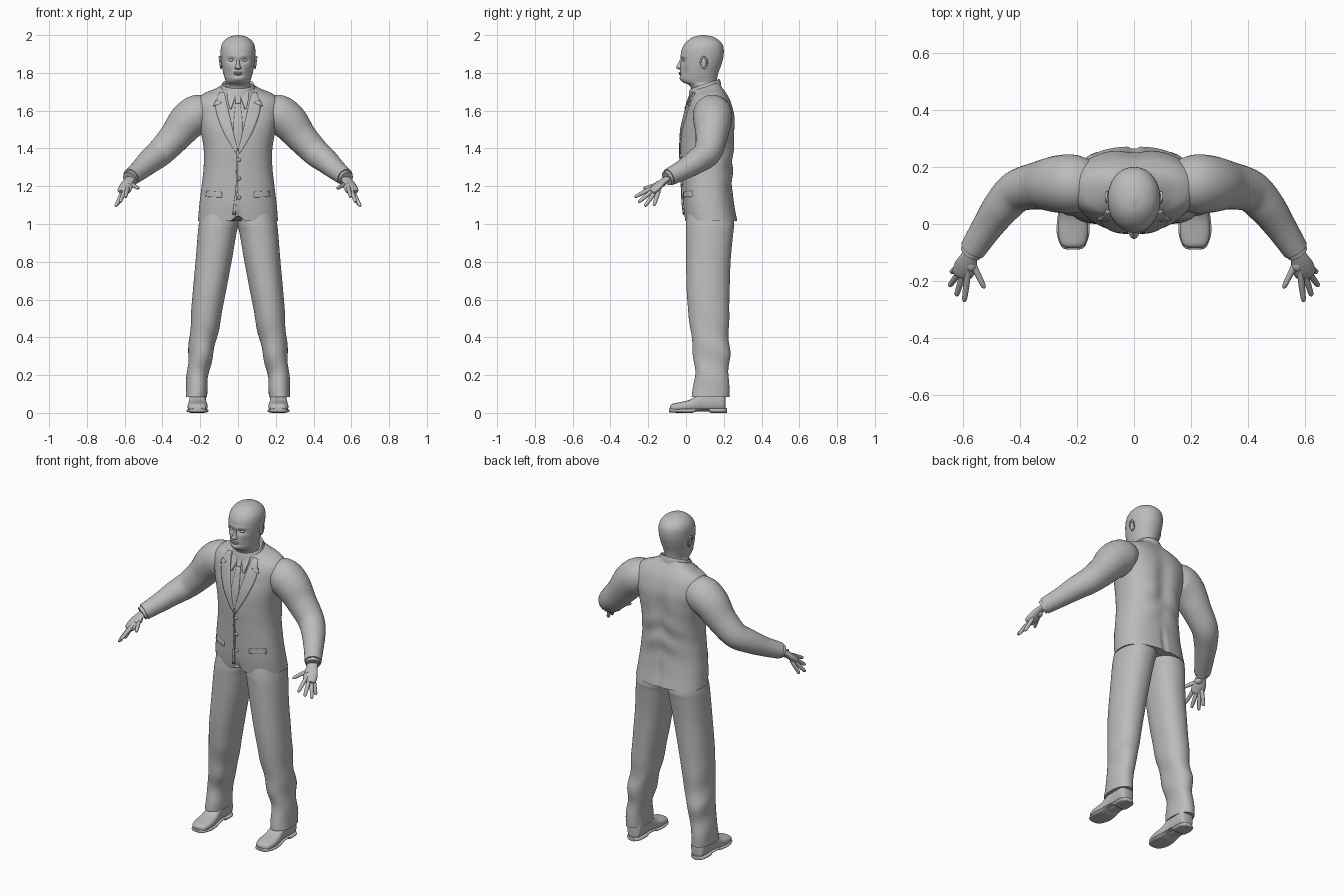
import bpy, bmesh, math
from mathutils import Vector
from mathutils.bvhtree import BVHTree

if "Cube" in bpy.data.objects:
    bpy.data.objects.remove(bpy.data.objects["Cube"])

cloth = bpy.data.materials.new("plain_grey")
cloth.diffuse_color = (0.5, 0.5, 0.5, 1)
cloth.use_nodes = True
cloth.node_tree.nodes["Principled BSDF"].inputs["Base Color"].default_value = cloth.diffuse_color


def finish(name, bm, mirror=False, thick=0):
    bmesh.ops.recalc_face_normals(bm, faces=bm.faces)
    me = bpy.data.meshes.new(name)
    bm.to_mesh(me)
    bm.free()
    ob = bpy.data.objects.new(name, me)
    bpy.context.collection.objects.link(ob)
    me.materials.append(cloth)
    bpy.ops.object.select_all(action='DESELECT')
    ob.select_set(True)
    bpy.context.view_layer.objects.active = ob
    bpy.ops.object.shade_smooth_by_angle(angle=math.radians(50))
    if thick:
        ob.modifiers.new("thickness", 'SOLIDIFY').thickness = thick
    if mirror:
        ob.modifiers.new("mirror", 'MIRROR').use_mirror_merge = False
    return ob


def spline(rows, n):
    """Catmull-Rom interpolation of number rows."""
    out = []
    for i in range(len(rows) - 1):
        a, b, c, d = (rows[max(0, min(len(rows) - 1, i + k))] for k in (-1, 0, 1, 2))
        for s in range(n):
            t = s / n
            out.append([0.5 * (2*q + (r-p)*t + (2*p-5*q+4*r-s4)*t*t + (3*q-p-3*r+s4)*t**3)
                        for p, q, r, s4 in zip(a, b, c, d)])
    return out + [list(rows[-1])]


def oval(segs, p=2.0):
    """Unit superellipse."""
    f = lambda v: math.copysign(abs(v) ** (2 / p), v)
    return [(f(math.cos(a)), f(math.sin(a))) for a in (2 * math.pi * (i + .5) / segs for i in range(segs))]


def loft(rings, bm=None, caps=True):
    bm = bm or bmesh.new()
    vs = [[bm.verts.new(p) for p in r] for r in rings]
    n = len(vs[0])
    for a, b in zip(vs, vs[1:]):
        for i in range(n):
            bm.faces.new((a[i], a[(i+1) % n], b[(i+1) % n], b[i]))
    if caps:
        bm.faces.new(vs[0])
        bm.faces.new(vs[-1])
    return bm


def stack(rows, segs, p, n, warp=None):
    """Horizontal rings from rows of z, x inner, x outer, y front, y back."""
    rings = []
    for z, x0, x1, y0, y1 in spline(rows, n):
        r = [Vector(((x0+x1)/2 + u*(x1-x0)/2, (y0+y1)/2 + v*(y1-y0)/2, z)) for u, v in oval(segs, p)]
        rings.append([warp(q) for q in r] if warp else r)
    return rings


def tube(rows, segs, n, bm=None, flat=1.0):
    """Round limb along rows of x, y, z, radius."""
    path = spline(rows, n)
    rings = []
    for i, (x, y, z, r) in enumerate(path):
        a, b = path[max(0, i-1)], path[min(len(path)-1, i+1)]
        t = (Vector(b[:3]) - Vector(a[:3])).normalized()
        s = t.cross(Vector((0, 0, 1))).normalized()
        w = s.cross(t)
        rings.append([Vector((x, y, z)) + r*(u*s + v*flat*w) for u, v in oval(segs)])
    return loft(rings, bm)


def blob(bm, pos, size):
    r = bmesh.ops.create_uvsphere(bm, u_segments=16, v_segments=10, radius=1)
    for v in r['verts']:
        v.co = Vector(pos) + Vector([a*b for a, b in zip(v.co, size)])


def bump(x, z, cx, cz, sx, sz):
    return math.exp(-((x-cx)/sx)**2 - ((z-cz)/sz)**2)


# Jacket body with spine crease, back vent and sloping neckline
def jacket_shape(q):
    x, y, z = q
    if y > .12:
        y -= .018 * bump(x, z, 0, 1.45, .05, .17) + .03 * bump(x, z, 0, 1.06, .008, .09)
        y += .005 * math.sin(z*45 + abs(x)*22) * bump(x, z, 0, 1.32, .16, .12)
    else:
        y += .01 * bump(x, z, 0, 1.03, .012, .04)
        if z < 1.06:
            z += .03 * max(0, 1 - abs(x)/.04) * (1.06 - z)/.04
    z += max(0, min(1, (z-1.6)/.13)) * .3 * (y-.1)
    return Vector((x, y, z))


body = [(z, -w, w, a, b) for z, w, a, b in (
    (1.015, .212, -.005, .272), (1.10, .205, -.015, .256), (1.20, .193, -.02, .246),
    (1.30, .182, -.025, .252), (1.40, .182, -.03, .26), (1.50, .20, -.026, .263),
    (1.58, .22, -.008, .26), (1.64, .222, .008, .238), (1.68, .19, .022, .21),
    (1.705, .13, .03, .19), (1.73, .082, .035, .175))]
bm = loft(stack(body, 128, 2.35, 6, jacket_shape))
bm.normal_update()
surface = BVHTree.FromBMesh(bm)
finish("jacket_body", bm)


def panel(name, left, right, lift, thick, mirror=False):
    """Strip between two x,z edges laid over the jacket front."""
    bm = bmesh.new()
    grid = []
    for a, b in zip(spline(left, 5), spline(right, 5)):
        row = []
        for j in range(7):
            x, z = (a[k] + (b[k]-a[k])*j/6 for k in (0, 1))
            hit = surface.ray_cast(Vector((x, -1, z)), Vector((0, 1, 0)))[0]
            row.append(bm.verts.new((x, (hit.y if hit else .06) - lift, z)))
        grid.append(row)
    for r, s in zip(grid, grid[1:]):
        for j in range(6):
            bm.faces.new((r[j], r[j+1], s[j+1], s[j]))
    return finish(name, bm, mirror, thick)


# Lapels, shirt collar, tie, pocket flaps, front edge
panel("lapel", [(.075, 1.70), (.055, 1.62), (.028, 1.50), (.0, 1.385)],
      [(.10, 1.695), (.118, 1.61), (.078, 1.49), (.008, 1.37)], .006, .012, True)
panel("lapel_notch", [(.085, 1.645), (.10, 1.635)], [(.118, 1.655), (.13, 1.625)], .008, .008, True)
panel("shirt_collar", [(.004, 1.69), (.024, 1.645), (.036, 1.61)],
      [(.06, 1.715), (.057, 1.67), (.046, 1.615)], .01, .01, True)
panel("tie_knot", [(-.018, 1.69), (-.012, 1.64)], [(.018, 1.69), (.012, 1.64)], .012, .014)
panel("tie_blade", [(-.012, 1.645), (-.024, 1.50), (-.004, 1.39)],
      [(.012, 1.645), (.024, 1.50), (.004, 1.39)], .005, .01)
panel("pocket_flap", [(.085, 1.168), (.085, 1.14)], [(.168, 1.175), (.172, 1.145)], .005, .009, True)
panel("front_edge", [(-.008, 1.39), (-.012, 1.2), (-.03, 1.05)],
      [(.0, 1.39), (-.002, 1.2), (-.014, 1.05)], .002, .006)

bm = bmesh.new()
for z in (1.34, 1.24, 1.14):
    hit = surface.ray_cast(Vector((.006, -1, z)), Vector((0, 1, 0)))[0]
    blob(bm, hit, (.01, .007, .01))
finish("buttons", bm)

# Collar standing around the neck
rings = []
for r, dz in ((.094, -.035), (.091, 0), (.084, .014), (.078, .005), (.076, -.04)):
    rings.append([(u*r, .10 + v*r*.92, 1.728 + v*.026 + dz) for u, v in oval(48)])
finish("collar", loft(rings, caps=False))

# Sleeves and shirt cuffs
finish("sleeve", tube([(.15, .135, 1.585, .085), (.21, .14, 1.582, .103), (.27, .14, 1.54, .10),
                       (.335, .135, 1.46, .084), (.41, .115, 1.38, .074), (.465, .06, 1.335, .066),
                       (.515, -.01, 1.29, .055), (.567, -.09, 1.248, .046)], 32, 6), True)
finish("shirt_cuff", tube([(.55, -.065, 1.262, .039), (.574, -.102, 1.24, .039)], 24, 2), True)

# Hands
bm = tube([(.56, -.08, 1.25, .03), (.578, -.115, 1.23, .03), (.59, -.145, 1.203, .039),
           (.602, -.172, 1.178, .038), (.606, -.183, 1.168, .028)], 20, 4, flat=.5)
fingers = [((.585, -.183, 1.19), (.596, -.272, 1.142)), ((.602, -.182, 1.172), (.624, -.252, 1.115)),
           ((.612, -.168, 1.163), (.648, -.218, 1.093)), ((.613, -.148, 1.165), (.642, -.17, 1.097)),
           ((.572, -.13, 1.215), (.525, -.225, 1.188))]
for a, b in fingers:
    a, b = Vector(a), Vector(b)
    rows = [(*a.lerp(b, t), r) for t, r in ((-.2, .011), (.3, .0115), (.6, .0105), (.9, .009), (1, .004))]
    tube(rows, 12, 3, bm)
blob(bm, (.573, -.137, 1.212), (.022, .03, .018))
finish("hand", bm, True)


# Trousers with soft folds
def folds(q):
    k = .004 * math.sin(q.z*34 + q.y*14) * math.exp(-((q.z-.3)/.2)**2)
    return Vector((q.x + k, q.y + k, q.z))


legs = [(.085, .165, .278, .03, .23), (.2, .156, .271, .046, .226), (.3, .135, .264, .04, .232),
        (.4, .11, .256, .028, .227), (.6, .072, .243, .006, .23), (.8, .034, .225, .0, .236),
        (.95, .008, .213, -.001, .25), (1.0, -.004, .207, .0, .255), (1.08, -.01, .19, .01, .24)]
finish("trouser_leg", loft(stack(legs, 48, 2.2, 6, folds)), True)


# Shoes and soles: rings run from toe to heel
def shoe(name, rows, n):
    rings = []
    for y, w, z0, z1 in spline(rows, n):
        rings.append([(.214 + w*u, y, (z0+z1)/2 + (z1-z0)/2*v) for u, v in oval(32, 2.6)])
    finish(name, loft(rings), True)


shoe("shoe_upper", [(-.085, .018, .012, .034), (-.072, .042, .008, .048), (-.03, .053, .008, .057),
                    (.02, .051, .008, .07), (.06, .046, .008, .095), (.10, .043, .008, .125),
                    (.19, .043, .008, .125), (.208, .026, .01, .10)], 5)
shoe("shoe_sole", [(-.09, .018, .006, .024), (-.08, .041, .002, .024), (-.03, .058, 0, .023),
                   (.03, .054, 0, .023), (.07, .05, .012, .025), (.12, .048, .012, .025),
                   (.13, .048, 0, .025), (.19, .046, 0, .025), (.216, .024, 0, .025)], 4)


# Head and neck with eye sockets, brow, cheeks
def face(q):
    x, y, z = q
    if y < .07:
        ax = abs(x)
        y += .012 * bump(ax, z, .034, 1.866, .02, .014) - .005 * bump(ax, z, .03, 1.888, .03, .01)
        y += .008 * bump(ax, z, .055, 1.80, .02, .03) - .005 * bump(x, z, 0, 1.768, .025, .012)
        y += .005 * bump(x, z, 0, 1.787, .03, .006)
    return Vector((x, y, z))


skull = [(z, -w, w, a, b) for z, w, a, b in (
    (1.66, .07, .035, .168), (1.715, .068, .028, .163), (1.738, .066, .012, .163),
    (1.75, .064, -.016, .163), (1.77, .07, -.029, .165), (1.80, .078, -.032, .172),
    (1.84, .086, -.030, .186), (1.88, .091, -.028, .197), (1.92, .092, -.024, .2),
    (1.95, .086, -.010, .193), (1.975, .069, .014, .172), (1.992, .042, .043, .14),
    (2.0, .008, .08, .10))]
finish("head", loft(stack(skull, 96, 2.1, 6, face)))

# Nose, lips, eyes
nose = [(1.872, -.007, .007, -.032, -.01), (1.85, -.009, .009, -.042, -.01),
        (1.833, -.014, .014, -.052, -.01), (1.825, -.018, .018, -.05, -.01), (1.819, -.012, .012, -.038, -.01)]
finish("nose", loft(stack(nose, 24, 2, 4)))
bm = bmesh.new()
blob(bm, (0, -.03, 1.801), (.024, .009, .005))
blob(bm, (0, -.029, 1.793), (.021, .009, .006))
finish("lips", bm)
bm = bmesh.new()
blob(bm, (.034, -.006, 1.866), (.015, .012, .008))
finish("eye", bm, True)

# Ears: shell with rim
bm = bmesh.new()
blob(bm, (.09, .093, 1.853), (.008, .016, .03))
rim = [(.094 + .004*math.sin(a), .094 + .017*math.cos(a), 1.855 + .03*math.sin(a), .005)
       for a in (i*math.pi/6 - math.pi/2 for i in range(10))]
tube(rim, 8, 2, bm)
finish("ear", bm, True)
